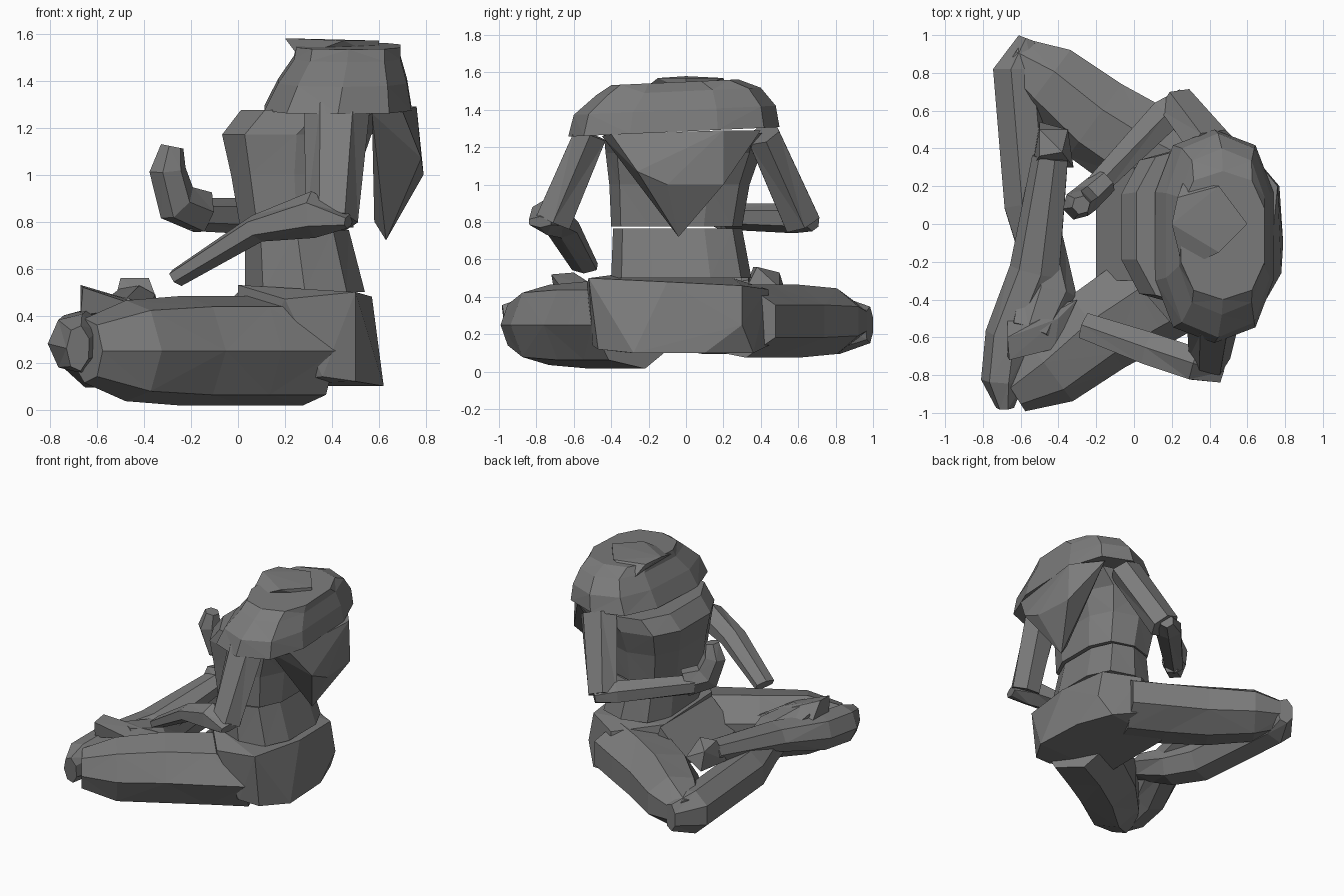
import bpy, bmesh
from math import sin, cos, pi
from mathutils import Vector

if "Cube" in bpy.data.objects:
    bpy.data.objects.remove(bpy.data.objects["Cube"])

grey = bpy.data.materials.new("stone_grey")
grey.use_nodes = True
COLOUR = (.2, .2, .2, 1)
grey.diffuse_color = COLOUR
grey.node_tree.nodes["Principled BSDF"].inputs["Base Color"].default_value = COLOUR


def finish(name, bm):
    bmesh.ops.recalc_face_normals(bm, faces=bm.faces)
    mesh = bpy.data.meshes.new(name)
    bm.to_mesh(mesh)
    bm.free()
    mesh.materials.append(grey)
    obj = bpy.data.objects.new(name, mesh)
    bpy.context.collection.objects.link(obj)
    return obj


def skin(name, rings):
    """Join equal rings of points into a closed faceted tube."""
    bm = bmesh.new()
    loops = [[bm.verts.new(p) for p in ring] for ring in rings]
    count = len(loops[0])
    for low, high in zip(loops, loops[1:]):
        for i in range(count):
            j = (i + 1) % count
            bm.faces.new((low[i], low[j], high[j], high[i]))
    bm.faces.new(loops[0])
    bm.faces.new(loops[-1])
    bmesh.ops.triangulate(bm, faces=[f for f in bm.faces if len(f.verts) == 4])
    return finish(name, bm)


def limb(name, stations, up=(0, 0, 1), sides=7):
    """Stations are x, y, z, half width, half height along up."""
    centres = [Vector(station[:3]) for station in stations]
    rings = []
    for k, (centre, station) in enumerate(zip(centres, stations)):
        ahead = centres[min(k + 1, len(centres) - 1)]
        behind = centres[max(k - 1, 0)]
        along = (ahead - behind).normalized()
        side = along.cross(Vector(up)).normalized()
        top = side.cross(along)
        width, height = station[3:]
        turns = [2 * pi * (i + .5) / sides for i in range(sides)]
        rings.append([centre + side * width * cos(turn) + top * height * sin(turn) for turn in turns])
    return skin(name, rings)


def squared(value):
    """Push a circle coordinate outwards towards a rounded square."""
    return abs(value) ** .75 * (1 if value > 0 else -1)


def body(name, levels, sides=10, slope=0):
    """Levels are z, x min, x max, y min, y max."""
    rings = []
    for z, front, back, right, left in levels:
        ring = []
        for i in range(sides):
            turn = 2 * pi * (i + .5) / sides
            x = (front + back + squared(cos(turn)) * (back - front)) / 2
            y = (right + left + squared(sin(turn)) * (left - right)) / 2
            ring.append((x, y, z + slope * y))
        rings.append(ring)
    return skin(name, rings)


def hull(name, points):
    bm = bmesh.new()
    for point in points:
        bm.verts.new(point)
    bmesh.ops.convex_hull(bm, input=bm.verts)
    return finish(name, bm)


# Rounded seat, with the lap between the thighs
hull("hips", [
    (.62, -.28, .1), (.5, -.47, .12), (.6, .1, .1), (.58, .3, .25), (.5, .36, .1),
    (.54, .3, .46), (.5, -.52, .5), (.57, -.1, .48), (.2, -.53, .47), (.36, -.5, .14),
    (0, -.3, .53), (0, .25, .5), (.3, .44, .44), (.3, .46, .15), (0, -.3, .1), (0, .3, .1)])
hull("lap", [
    (x, y, z) for y in (-.3, .3)
    for x, z in ((-.2, .3), (-.1, .2), (.1, .15), (0, .5))])

# Folded legs, each foot resting on the opposite thigh
for label, side, drop in (("right", -1, .04), ("left", 1, 0)):
    limb(label + "_thigh", [
        (x, side * y, .27 - drop / 2, wide, high + drop)
        for x, y, wide, high in (
            (.3, .27, .26, .2), (.05, .4, .27, .2), (-.2, .56, .25, .2),
            (-.45, .77, .21, .18), (-.64, .89, .12, .1))])

limb("right_shin", [
    (-.68, -.97, .26, .05, .1), (-.69, -.83, .28, .12, .13), (-.66, -.6, .3, .13, .13),
    (-.52, -.25, .36, .14, .1), (-.44, .35, .46, .1, .07)])
limb("left_shin", [
    (-.56, .98, .25, .06, .1), (-.62, .82, .25, .14, .16), (-.56, .1, .25, .14, .16),
    (-.49, -.15, .28, .13, .14), (-.46, -.37, .35, .16, .1), (-.54, -.57, .43, .12, .06)])
hull("right_foot", [
    (-.5, .36, .56), (-.38, .38, .56), (-.5, .5, .53),
    (-.32, .3, .4), (-.54, .3, .4), (-.5, .54, .4), (-.35, .5, .45)])
hull("left_foot", [
    (-.67, -.6, .53), (-.66, -.72, .52), (-.4, -.5, .45), (-.42, -.66, .44),
    (-.67, -.5, .4), (-.67, -.7, .4), (-.3, -.4, .4)])

# Waistband and chest
body("waist", [(.5, .02, .55, -.4, .35), (.765, .02, .48, -.39, .3)])
body("chest", [
    (.775, 0, .5, -.4, .3), (1, -.04, .52, -.41, .34),
    (1.17, -.08, .58, -.43, .4), (1.275, 0, .7, -.44, .42)])

# Shoulder cape with a raised collar, and the hood hanging behind
body("cape", [
    (1.285, .1, .75, -.63, .5), (1.4, .16, .73, -.6, .48), (1.5, .23, .7, -.48, .4),
    (1.55, .24, .7, -.4, .28)], slope=.045)
hull("collar", [
    (.2, 0, 1.58), (.23, .14, 1.57), (.45, .2, 1.57), (.6, 0, 1.57), (.45, -.15, 1.57),
    (.26, -.24, 1.5), (.26, .22, 1.5), (.6, 0, 1.5)])
hull("hood", [
    (.57, -.45, 1.26), (.6, .4, 1.29), (.7, -.4, 1.27), (.76, .2, 1.29), (.78, -.26, 1.07),
    (.79, -.1, 1), (.77, .2, 1), (.63, -.04, .72), (.58, -.04, .8)])

# Upper arms
for label, shoulder, elbow in (
        ("right", (.42, -.51, 1.27), (.4, -.71, .8)),
        ("left", (.42, .41, 1.27), (.24, .62, .8))):
    limb(label + "_upper_arm", [(*shoulder, .1, .14), (*elbow, .11, .11)], up=(1, 0, 0), sides=6)

# Right forearm, lowered towards the knee
limb("right_forearm", [
    (.47, -.78, .8, .07, .03), (.32, -.74, .83, .1, .1), (.08, -.66, .77, .1, .06),
    (-.26, -.54, .56, .08, .04)], sides=6)

# Left forearm, bent across with the hand raised
limb("left_forearm", [
    (.27, .68, .8, .05, .05), (.17, .58, .82, .1, .08), (-.2, .2, .83, .07, .07)], sides=6)
limb("left_hand", [
    (-.15, .23, .84, .1, .07), (-.26, .13, .88, .1, .08), (-.3, .1, 1.02, .08, .08),
    (-.28, .1, 1.12, .05, .05)], up=(1, -1, 0), sides=6)
